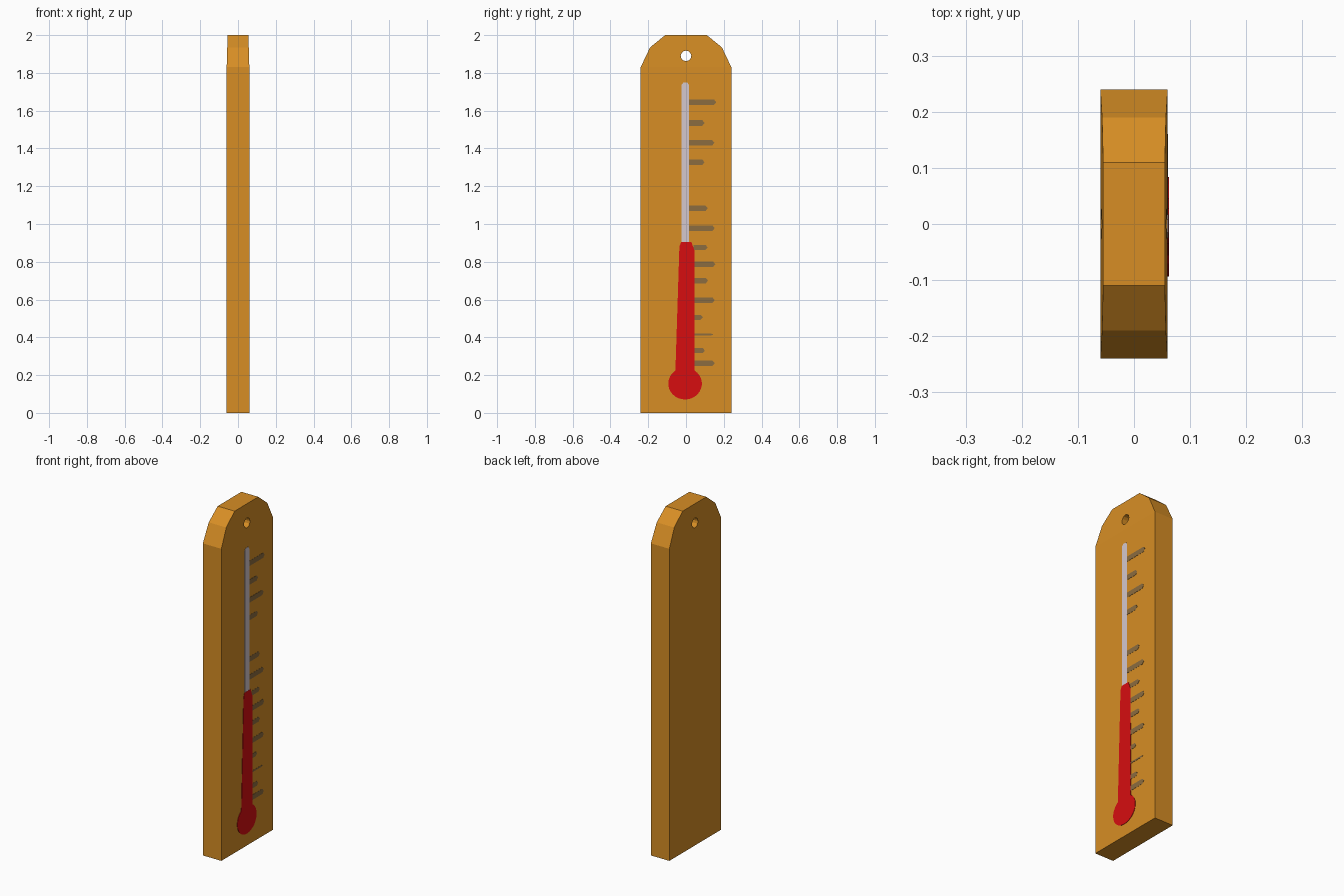
import bpy, bmesh, math

if "Cube" in bpy.data.objects:
    bpy.data.objects.remove(bpy.data.objects["Cube"])


def material(name, rgb):
    m = bpy.data.materials.new(name)
    m.diffuse_color = (*rgb, 1)
    m.use_nodes = True
    m.node_tree.nodes["Principled BSDF"].inputs["Base Color"].default_value = m.diffuse_color
    return m


WOOD = material("golden_wood", (0.68, 0.27, 0.018))
RED = material("red_fluid", (0.68, 0.004, 0.005))
GLASS = material("pale_glass", (0.66, 0.58, 0.61))
MARK = material("brown_mark", (0.26, 0.15, 0.05))
FACE, SHOULDER, TOP = 0.06, 1.83, 2.0


def finish(bm, name, mat):
    bmesh.ops.recalc_face_normals(bm, faces=bm.faces)
    me = bpy.data.meshes.new(name)
    bm.to_mesh(me)
    bm.free()
    me.materials.append(mat)
    ob = bpy.data.objects.new(name, me)
    bpy.context.collection.objects.link(ob)
    return ob


def add_plate(bm, outline, x0=FACE - 0.002, x1=FACE + 0.0015):
    """Extrude a (y, z) outline along x."""
    back = [bm.verts.new((x0, y, z)) for y, z in outline]
    front = [bm.verts.new((x1, y, z)) for y, z in outline]
    bm.faces.new(back[::-1])
    bm.faces.new(front)
    n = len(outline)
    for i in range(n):
        j = (i + 1) % n
        bm.faces.new((back[i], back[j], front[j], front[i]))


def depth(z):
    """Half thickness: the head thins slightly towards the top."""
    return FACE - 0.005 * max(0, (z - SHOULDER) / (TOP - SHOULDER))


# Board: straight sides, chamfered head, hanging hole
half = [(0.24, 0), (0.24, SHOULDER), (0.19, 1.935), (0.11, TOP)]
outline = half + [(-y, z) for y, z in reversed(half)]
hole = [(0.028 * math.cos(a), 1.89 + 0.028 * math.sin(a))
        for a in (math.tau * i / 12 for i in range(12))]
bm = bmesh.new()
rings = {}
for side in (-1, 1):
    outer, inner = [[bm.verts.new((side * depth(z), y, z)) for y, z in pts]
                    for pts in (outline, hole)]
    rings[side] = (outer, inner)
    bm.faces.new((outer[0], outer[1], outer[6], outer[7]))
    head = outer[1:7]
    edges = []
    for loop in (head, inner):
        for a, b in zip(loop, loop[1:] + loop[:1]):
            edges.append(bm.edges.get((a, b)) or bm.edges.new((a, b)))
    bmesh.ops.triangle_fill(bm, edges=edges, use_beauty=True)
for a, b in zip(rings[-1], rings[1]):
    for i in range(len(a)):
        j = (i + 1) % len(a)
        bm.faces.new((a[i], a[j], b[j], b[i]))
finish(bm, "board", WOOD)

# Glass tube
bm = bmesh.new()
add_plate(bm, [(-0.025, 0.9), (0.017, 0.9), (0.017, 1.735),
               (0.008, 1.748), (-0.015, 1.748), (-0.025, 1.735)])
finish(bm, "glass_tube", GLASS)

# Red column joined to the round bulb
bulb = [(-0.005 + 0.089 * math.cos(a), 0.155 + 0.084 * math.sin(a))
        for a in (math.radians(125 + 290 * i / 24) for i in range(25))]
bm = bmesh.new()
add_plate(bm, bulb + [(0.045, 0.86), (0.028, 0.905), (-0.026, 0.905), (-0.035, 0.88)],
          x1=FACE + 0.002)
finish(bm, "red_column_and_bulb", RED)

# Scale marks: (height, right end, thickness)
marks = [(1.645, 0.16, 0.03), (1.535, 0.098, 0.03), (1.43, 0.15, 0.03),
         (1.327, 0.098, 0.03), (1.083, 0.115, 0.03), (0.978, 0.152, 0.03),
         (0.876, 0.115, 0.028), (0.787, 0.155, 0.03), (0.7, 0.117, 0.028),
         (0.597, 0.152, 0.03), (0.506, 0.09, 0.026), (0.415, 0.145, 0.01),
         (0.33, 0.1, 0.028), (0.263, 0.152, 0.03)]
bm = bmesh.new()
for z, end, t in marks:
    start = 0.017 if z > 0.9 else 0.04
    h = t / 2
    add_plate(bm, [(start, z - h), (end - 0.012, z - h), (end, z),
                   (end - 0.012, z + h), (start, z + h)], x1=FACE + 0.001)
finish(bm, "scale_marks", MARK)
